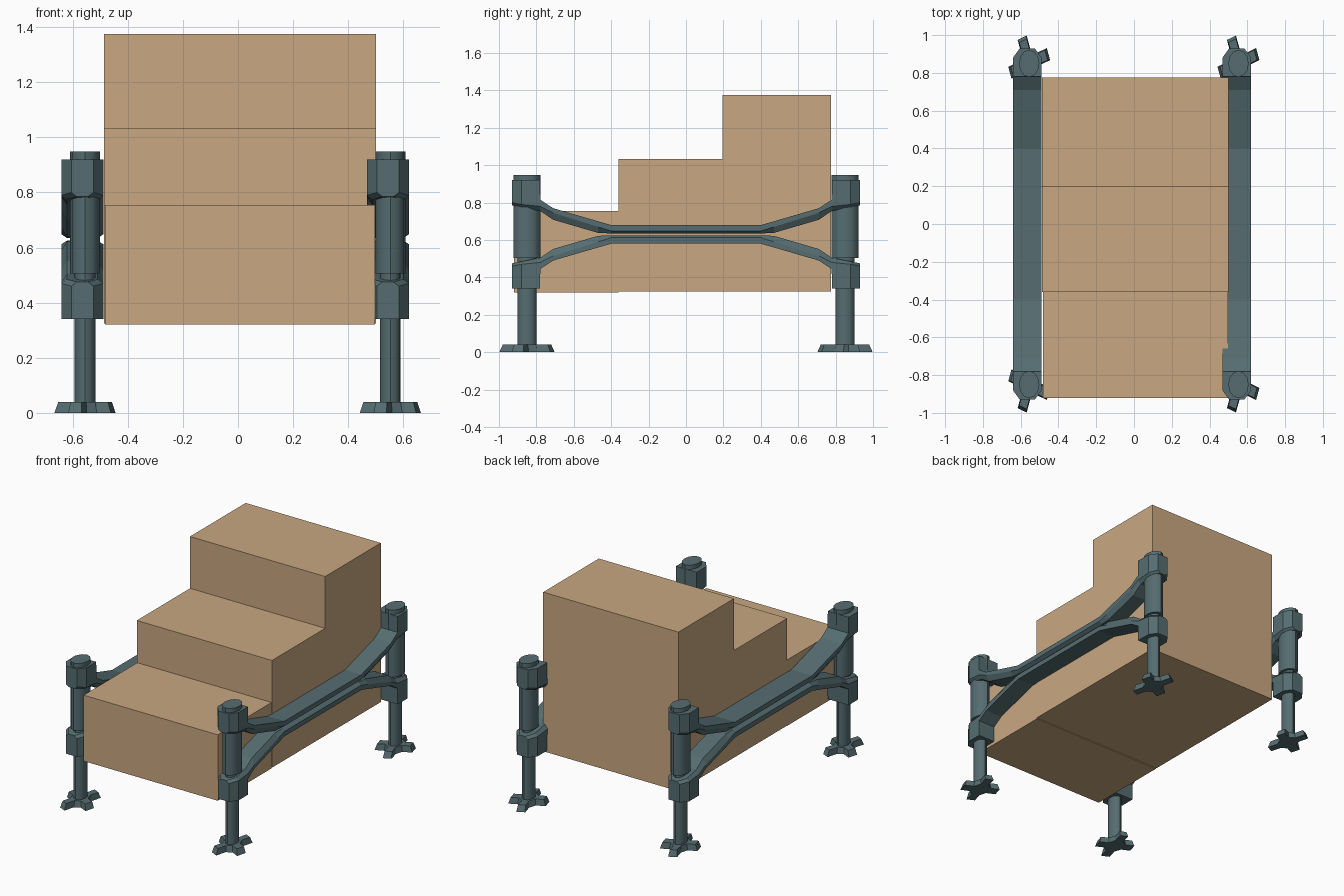
import bpy, bmesh, math
from mathutils import Matrix

if "Cube" in bpy.data.objects:
    bpy.data.objects.remove(bpy.data.objects["Cube"], do_unlink=True)


def material(name, rgb):
    m = bpy.data.materials.new(name)
    m.use_nodes = True
    m.diffuse_color = (*rgb, 1)
    node = next(n for n in m.node_tree.nodes if n.type == 'BSDF_PRINCIPLED')
    node.inputs["Base Color"].default_value = (*rgb, 1)
    return m


TAN = material("cardboard tan", (0.584, 0.392, 0.220))
SLATE = material("slate metal", (0.092, 0.152, 0.165))
SQUASH = 0.75  # posts and feet are narrower across than along


def finish(bm, name, mat):
    bmesh.ops.recalc_face_normals(bm, faces=bm.faces)
    mesh = bpy.data.meshes.new(name)
    bm.to_mesh(mesh)
    bm.free()
    mesh.materials.append(mat)
    ob = bpy.data.objects.new(name, mesh)
    bpy.context.scene.collection.objects.link(ob)
    return ob


def loft(bm, rings):
    rings = [[bm.verts.new(p) for p in ring] for ring in rings]
    n = len(rings[0])
    for a, b in zip(rings, rings[1:]):
        for i in range(n):
            bm.faces.new((a[i], a[(i + 1) % n], b[(i + 1) % n], b[i]))
    bm.faces.new(rings[0])
    bm.faces.new(rings[-1])


def side_profile(name, x0, x1, yz):
    bm = bmesh.new()
    loft(bm, [[(x, y, z) for y, z in yz] for x in (x0, x1)])
    return finish(bm, name, TAN)


def cylinder(bm, r, z0, z1, sides, r_top=None):
    bmesh.ops.create_cone(bm, cap_ends=True, segments=sides, radius1=r,
                          radius2=r if r_top is None else r_top, depth=z1 - z0,
                          matrix=Matrix.Translation((0, 0, (z0 + z1) / 2)))


# Stepped cargo: low front box, then two rising steps
side_profile("front_box", -0.483, 0.497,
             [(-0.92, 0.32), (-0.36, 0.32), (-0.36, 0.755), (-0.92, 0.755)])
side_profile("rear_stepped_box", -0.487, 0.50,
             [(-0.36, 0.325), (0.775, 0.325), (0.775, 1.375),
              (0.195, 1.375), (0.195, 1.033), (-0.36, 1.033)])

# Rail stations from the collar end to the middle:
# y, outer edge z, ridge z, inner edge z, half width
STATIONS = [
    (0.93, 0.92, 0.80, 0.785, 0.04),
    (0.88, 0.92, 0.79, 0.775, 0.076),
    (0.78, 0.92, 0.78, 0.755, 0.076),
    (0.779, 0.815, 0.78, 0.755, 0.076),
    (0.71, 0.77, 0.745, 0.708, 0.076),
    (0.47, 0.70, 0.67, 0.638, 0.076),
    (0.40, 0.68, 0.648, 0.635, 0.076),
]
MID = 0.63


def rail(name, x, flip):
    def ring(s, sy):
        y, outer, ridge, inner, w = s
        pts = [(-w, outer), (w, outer), (w, ridge), (w - 0.02, inner),
               (0.02 - w, inner), (-w, ridge)]
        return [(x + px, sy * y, 2 * MID - pz if flip else pz) for px, pz in pts]
    bm = bmesh.new()
    loft(bm, [ring(s, 1) for s in STATIONS] + [ring(s, -1) for s in reversed(STATIONS)])
    finish(bm, name, SLATE)


def post(name, x, y):
    # Thick sleeve above a thin leg
    bm = bmesh.new()
    cylinder(bm, 0.072, 0.505, 0.948, 12)
    cylinder(bm, 0.05, 0.02, 0.515, 12)
    bmesh.ops.transform(bm, verts=bm.verts,
                        matrix=Matrix.Translation((x, y, 0)) @ Matrix.Diagonal((SQUASH, 1, 1, 1)))
    ob = finish(bm, name, SLATE)
    bpy.context.view_layer.objects.active = ob
    ob.select_set(True)
    bpy.ops.object.shade_smooth_by_angle(angle=math.radians(35))
    ob.select_set(False)


def foot(name, x, y):
    # Four sloping toes around a hub
    bm = bmesh.new()
    cylinder(bm, 0.08, 0, 0.04, 8, 0.07)
    for k in range(4):
        old = set(bm.verts)
        loft(bm, [[(0, -w, z), (r, -w, z), (r, w, z), (0, w, z)]
                  for r, w, z in ((0.145, 0.034, 0), (0.128, 0.028, 0.04))])
        bmesh.ops.rotate(bm, verts=[v for v in bm.verts if v not in old],
                         matrix=Matrix.Rotation(math.radians(20 + 90 * k), 3, 'Z'))
    flip = math.copysign(1, y)
    bmesh.ops.transform(bm, verts=bm.verts,
                        matrix=Matrix.Translation((x, y, 0)) @ Matrix.Diagonal((SQUASH, flip, 1, 1)))
    finish(bm, name, SLATE)


# Side frames
for side, rail_x, post_x in (("left", 0.544, 0.553), ("right", -0.565, -0.555)):
    rail(side + "_upper_rail", rail_x, False)
    rail(side + "_lower_rail", rail_x, True)
    for end, y in (("front", -0.85), ("back", 0.85)):
        post(f"{end}_{side}_post", post_x, y)
        foot(f"{end}_{side}_foot", post_x, y)
